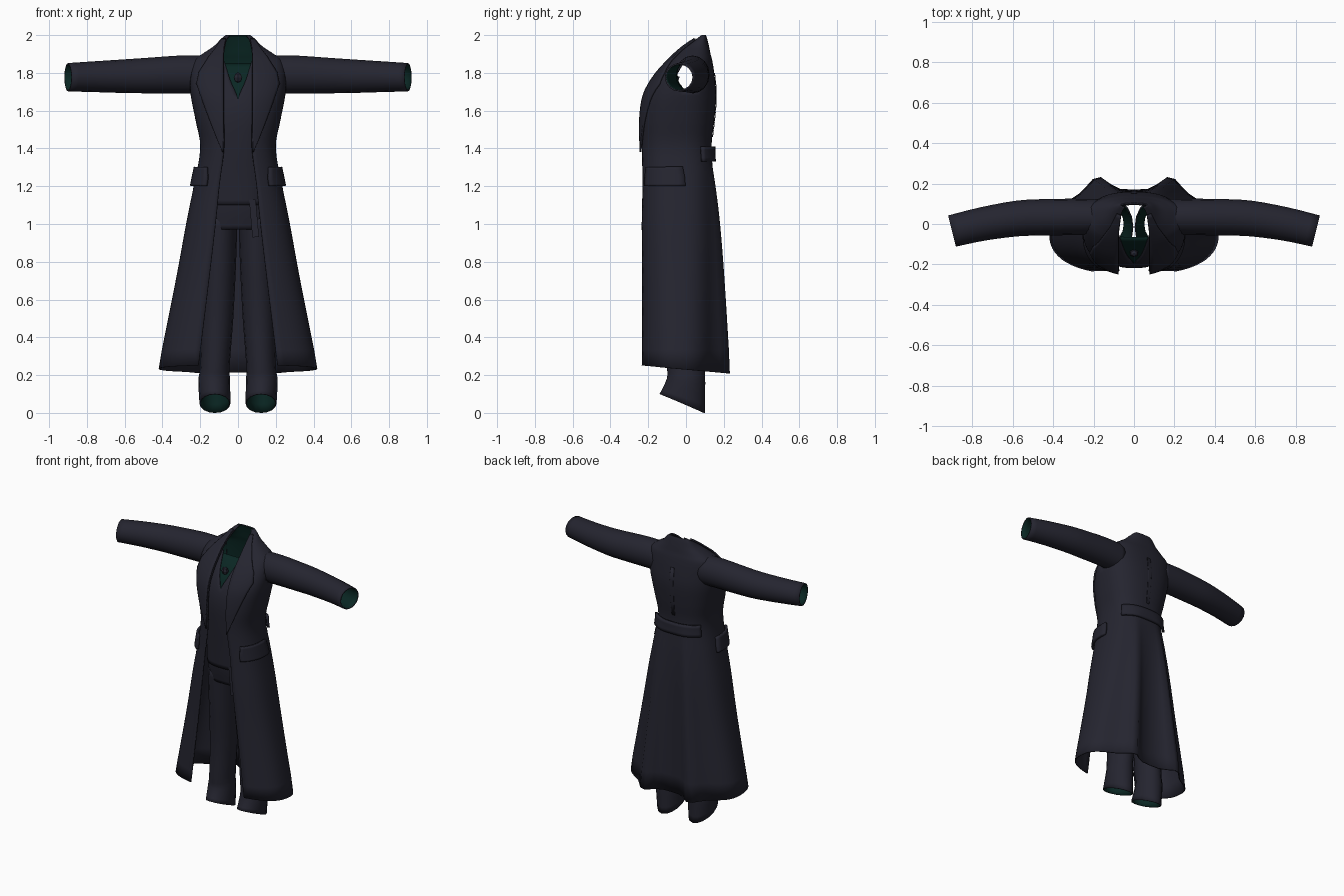
import bpy, bmesh, math
from mathutils import Vector

cube = bpy.data.objects.get("Cube")
if cube:
    bpy.data.objects.remove(cube)


def material(name, rgb):
    m = bpy.data.materials.new(name)
    m.use_nodes = True
    m.diffuse_color = (*rgb, 1)
    node = next(n for n in m.node_tree.nodes if n.type == 'BSDF_PRINCIPLED')
    node.inputs["Base Color"].default_value = (*rgb, 1)
    node.inputs["Roughness"].default_value = 0.8
    return m


NAVY = material("dark navy cloth", (0.018, 0.018, 0.029))
GREEN = material("dark green lining", (0.003, 0.020, 0.017))
POWER = 2.5


def smooth_rows(rows, steps=4):
    """Run a smooth curve through the rows of section values."""
    v = [Vector(r) for r in rows]
    v = [v[0]] + v + [v[-1]]
    out = []
    for p, q, r, s in zip(v, v[1:], v[2:], v[3:]):
        for k in range(steps):
            t = k / steps
            out.append(q + (r - p) * t / 2 + (p - 2.5 * q + 2 * r - s / 2) * t * t
                       + (1.5 * (q - r) + (s - p) / 2) * t ** 3)
    return out + [v[-1]]


def row_at(rows, z):
    for a, b in zip(rows, rows[1:]):
        if z <= b[0]:
            return a.lerp(b, max(0, (z - a[0]) / (b[0] - a[0])))
    return rows[-1]


def angle_at(row, x):
    """Angle on the front half of a section at the given x."""
    return -math.acos(min(1, max(0, x / row[1])) ** (POWER / 2))


def section_point(row, a, push=0):
    """Point on the rounded half section; a runs from front to back."""
    z, w, front, back, gap, fold = row
    mid, depth = (front + back) / 2, (back - front) / 2
    x = w * max(0, math.cos(a)) ** (2 / POWER)
    y = depth * abs(math.sin(a)) ** (2 / POWER) * (1 if a > 0 else -1)
    if a > 0:
        y += fold * math.exp(-((x / w - 0.43) / 0.16) ** 2)
    out = Vector((x, y)).normalized() * push
    return Vector((x + (out.x if x > 0.001 else 0), mid + y + out.y, z))


def grid(name, rings, closed=False, thick=0.008, offset=-1, mats=(NAVY, GREEN),
         rule=None, drop=None):
    """Skin the rings, mirror them and give the cloth thickness."""
    bm = bmesh.new()
    vs = [[bm.verts.new(p) for p in ring] for ring in rings]
    n = len(rings[0])
    for lo, hi in zip(vs, vs[1:]):
        for j in range(n if closed else n - 1):
            k = (j + 1) % n
            f = bm.faces.new((lo[j], lo[k], hi[k], hi[j]))
            f.smooth = True
            if rule:
                f.material_index = rule(f.calc_center_median())
    if drop:
        bmesh.ops.delete(bm, geom=[f for f in bm.faces if drop(f.calc_center_median())],
                         context='FACES')
    me = bpy.data.meshes.new(name)
    bm.to_mesh(me)
    bm.free()
    for m in mats:
        me.materials.append(m)
    ob = bpy.data.objects.new(name, me)
    bpy.context.collection.objects.link(ob)
    ob.modifiers.new("mirror", 'MIRROR').merge_threshold = 0.002
    s = ob.modifiers.new("cloth thickness", 'SOLIDIFY')
    s.thickness, s.offset, s.material_offset = thick, offset, 1
    return ob


def half_shell(name, rows, end=math.pi / 2, count=26, **kw):
    rings = []
    for row in rows:
        start = angle_at(row, max(0, row[4]))
        rings.append([section_point(row, start + (end - start) * j / count)
                      for j in range(count + 1)])
    return grid(name, rings, **kw)


def patch(name, rows, outline, by_x=False, push=0.004, thick=0.01, mats=(NAVY, NAVY)):
    """Raised plate on a shell; outline rows hold height, start and end."""
    rings = []
    for a, b in zip(outline, outline[1:]):
        for k in range(4 if b is not outline[-1] else 5):
            z, s, e = Vector(a).lerp(Vector(b), k / 4)
            row = row_at(rows, z)
            s, e = ((angle_at(row, s), angle_at(row, e)) if by_x
                    else (math.radians(s), math.radians(e)))
            rings.append([section_point(row, s + (e - s) * j / 8, push) for j in range(9)])
    return grid(name, rings, thick=thick, offset=1, mats=mats)


# Long coat: height, half width, front, back, opening, back fold
coat = smooth_rows([
    (0.25, 0.42, -0.25, 0.17, 0.21, 0.075), (0.7, 0.33, -0.245, 0.165, 0.155, 0.05),
    (1.0, 0.275, -0.245, 0.16, 0.12, 0.03), (1.2, 0.235, -0.24, 0.15, 0.1, 0.015),
    (1.4, 0.2, -0.24, 0.135, 0.075, 0), (1.55, 0.225, -0.24, 0.15, 0.075, 0),
    (1.68, 0.25, -0.22, 0.16, 0.075, 0), (1.78, 0.255, -0.165, 0.152, 0.075, 0),
    (1.86, 0.24, -0.095, 0.14, 0.075, 0), (1.9, 0.19, -0.055, 0.13, 0.075, 0),
    (1.94, 0.13, -0.01, 0.122, 0.07, 0), (1.98, 0.09, 0.05, 0.112, 0.06, 0),
    (2.0, 0.065, 0.08, 0.105, 0.045, 0)])
body = half_shell(
    "long_coat", coat, mats=(NAVY, NAVY, NAVY, GREEN),
    rule=lambda c: 2 if c.z > 1.5 else 0,
    drop=lambda c: c.x > 0.17 and math.hypot(c.y - 0.03, c.z - 1.785) < 0.075)
for v in body.data.vertices:
    if v.co.z < 0.251:
        v.co.z -= 0.02 + 0.09 * v.co.y

# Lapels and collar
patch("lapels", coat, [
    (1.38, 0.075, 0.078), (1.5, 0.074, 0.125), (1.62, 0.074, 0.17), (1.74, 0.074, 0.212),
    (1.8, 0.074, 0.2), (1.88, 0.074, 0.15), (1.93, 0.07, 0.11), (1.975, 0.06, 0.08)],
    by_x=True)

# Pocket flaps and half belt
patch("pocket_flaps", coat, [(1.2, -52, 8), (1.24, -52, 8), (1.3, -48, 6)], thick=0.016)
patch("half_belt", coat, [(1.33, 38, 90), (1.41, 38, 90)], thick=0.016)
patch("back_seam", coat, [(1.46, 88.5, 90), (1.8, 88.5, 90)], push=0.001, thick=0.003)

# Sleeves: x, centre y, centre z, radius y, radius z, slant of the cuff
sleeves = smooth_rows([
    (0.17, 0.035, 1.79, 0.088, 0.1, 0), (0.3, 0.035, 1.792, 0.09, 0.1, 0),
    (0.45, 0.033, 1.787, 0.09, 0.095, 0), (0.58, 0.027, 1.783, 0.088, 0.09, 0.05),
    (0.75, 0, 1.78, 0.082, 0.082, 0.15), (0.9, -0.035, 1.777, 0.077, 0.075, 0.25)], 3)
turns = [math.tau * j / 16 for j in range(16)]
grid("sleeves", [[(x - slant * ry * math.sin(t), y - ry * math.sin(t), z + rz * math.cos(t))
                  for t in turns] for x, y, z, ry, rz, slant in sleeves], closed=True)

# Waistcoat with a V neck
vest = smooth_rows([
    (1.1, 0.17, -0.19, 0.1, 0, 0), (1.25, 0.17, -0.2, 0.1, 0, 0),
    (1.4, 0.165, -0.212, 0.1, 0, 0), (1.55, 0.18, -0.218, 0.11, 0, 0),
    (1.66, 0.19, -0.2, 0.12, 0, 0), (1.76, 0.2, -0.15, 0.12, 0.04, 0),
    (1.87, 0.18, -0.06, 0.11, 0.075, 0)])
half_shell("waistcoat", vest, end=-0.5, count=12, thick=0.006)

# Shirt front and tie knot
patch("shirt_front", vest, [(1.62, 0, 0.02), (1.76, 0, 0.06), (1.85, 0, 0.08)],
      by_x=True, push=-0.014, thick=0.004, mats=(GREEN, GREEN))
bpy.ops.mesh.primitive_uv_sphere_add(segments=6, ring_count=4, radius=1,
                                     location=(0, -0.145, 1.775))
knot = bpy.context.object
knot.name = "tie_knot"
knot.scale = (0.024, 0.02, 0.028)
knot.data.materials.append(NAVY)

# Trousers: seat, then legs with slanted open hems
seat = smooth_rows([(0.97, 0.185, -0.15, 0.12, 0, 0), (1.1, 0.18, -0.175, 0.12, 0, 0),
                    (1.25, 0.17, -0.175, 0.1, 0, 0)])
half_shell("trouser_seat", seat, count=14, thick=0.006)
legs = smooth_rows([
    (0.05, 0.122, 0.082, -0.02, 0.12, 0.42), (0.17, 0.126, 0.084, 0, 0.102, 0.1),
    (0.25, 0.122, 0.078, 0, 0.1, 0), (0.5, 0.11, 0.085, 0, 0.102, 0),
    (0.8, 0.1, 0.09, -0.01, 0.12, 0), (1.05, 0.095, 0.092, -0.015, 0.135, 0)], 3)
grid("trouser_legs", [[(x + rx * math.cos(t), y + ry * math.sin(t),
                        z - slant * ry * math.sin(t)) for t in turns]
                      for z, x, rx, y, ry, slant in legs], closed=True, thick=0.006)

# Hanging strap end at the waist
bpy.ops.mesh.primitive_cube_add(size=1, location=(0.085, -0.185, 1.03))
strap = bpy.context.object
strap.name = "strap_end"
strap.scale = (0.035, 0.012, 0.2)
strap.rotation_euler = (0, math.radians(-5), 0)
strap.data.materials.append(NAVY)
